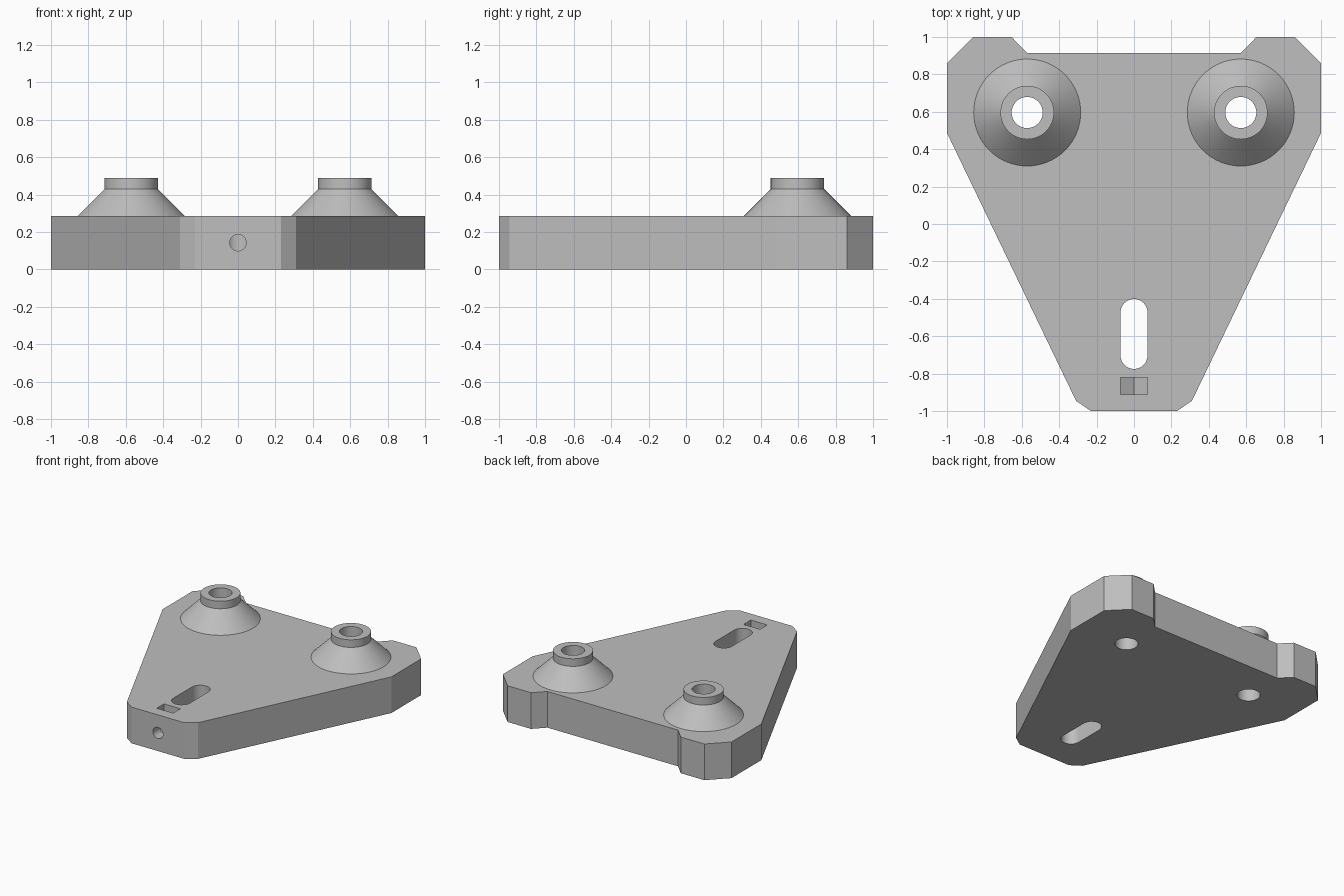
import bpy, bmesh, math
from mathutils import Matrix

if "Cube" in bpy.data.objects:
    bpy.data.objects.remove(bpy.data.objects["Cube"])

BASE_H = 0.286
POST_X, POST_Y = 0.571, 0.596
SCREW_Z = 0.143

grey = bpy.data.materials.new("light grey")
grey.diffuse_color = (0.52, 0.52, 0.52, 1)
grey.use_nodes = True
grey.node_tree.nodes["Principled BSDF"].inputs["Base Color"].default_value = grey.diffuse_color


def add_object(name, bm):
    bmesh.ops.recalc_face_normals(bm, faces=bm.faces)
    mesh = bpy.data.meshes.new(name)
    bm.to_mesh(mesh)
    bm.free()
    mesh.materials.append(grey)
    obj = bpy.data.objects.new(name, mesh)
    bpy.context.collection.objects.link(obj)
    return obj


def prism(name, outline, z0, z1, matrix=Matrix()):
    """Extrude a flat outline from z0 to z1."""
    bm = bmesh.new()
    face = bm.faces.new([bm.verts.new((x, y, z0)) for x, y in outline])
    top = bmesh.ops.extrude_face_region(bm, geom=[face])["geom"]
    verts = [v for v in top if isinstance(v, bmesh.types.BMVert)]
    bmesh.ops.translate(bm, vec=(0, 0, z1 - z0), verts=verts)
    bm.transform(matrix)
    return add_object(name, bm)


def lathe(name, profile, x, y, segments=64):
    """Revolve a closed radius/height profile about a vertical axis."""
    bm = bmesh.new()
    rings = []
    for i in range(segments):
        a = 2 * math.pi * i / segments
        rings.append([bm.verts.new((x + r * math.cos(a), y + r * math.sin(a), z))
                      for r, z in profile])
    n = len(profile)
    for i in range(segments):
        a, b = rings[i], rings[(i + 1) % segments]
        for j in range(n):
            k = (j + 1) % n
            bm.faces.new((a[j], b[j], b[k], a[k]))
    return add_object(name, bm)


def arc(cx, cy, r, start, end, steps):
    return [(cx + r * math.cos(math.radians(start + (end - start) * i / steps)),
             cy + r * math.sin(math.radians(start + (end - start) * i / steps)))
            for i in range(steps + 1)]


def cut(target, cutter):
    mod = target.modifiers.new("cut " + cutter.name, 'BOOLEAN')
    mod.operation = 'DIFFERENCE'
    mod.solver = 'EXACT'
    mod.object = cutter
    bpy.context.view_layer.objects.active = target
    bpy.ops.object.modifier_apply(modifier=mod.name)
    bpy.data.objects.remove(cutter)


# Base plate with chamfered corners and a shallow notch along the back
half = [(0.23, -1), (0.31, -0.945), (1, 0.487), (1, 0.86),
        (0.86, 1), (0.655, 1), (0.571, 0.915)]
plate = prism("base_plate", half + [(-x, y) for x, y in reversed(half)], 0, BASE_H)

# Holes up through the two posts
for s in (-1, 1):
    hole = arc(s * POST_X, POST_Y, 0.083, 0, 360, 64)[:-1]
    cut(plate, prism("post_hole", hole, -0.1, 0.6))

# Adjustment slot
slot = arc(0, -0.473, 0.072, 0, 180, 24) + arc(0, -0.703, 0.072, 180, 360, 24)
cut(plate, prism("slot", slot, -0.1, 0.6))

# Nut pocket: hexagon lying along y, open at the top
r = 0.072 / math.cos(math.radians(30))
pocket = [(-0.072, 0.5), (-0.072, SCREW_Z - r / 2), (0, SCREW_Z - r),
          (0.072, SCREW_Z - r / 2), (0.072, 0.5)]
to_y = Matrix.Rotation(math.radians(90), 4, 'X')
cut(plate, prism("nut_pocket", pocket, 0.822, 0.912, to_y))

# Screw hole from the front edge into the slot
screw = arc(0, SCREW_Z, 0.044, 0, 360, 32)[:-1]
cut(plate, prism("screw_hole", screw, 0.70, 1.1, to_y))

# Conical posts with a short collar and a through hole
profile = [(0.083, BASE_H), (0.286, BASE_H), (0.143, 0.429),
           (0.143, 0.489), (0.083, 0.489)]
posts = [lathe(name, profile, s * POST_X, POST_Y)
         for name, s in (("left_post", -1), ("right_post", 1))]

# Smooth the curved walls and keep edges sharp
for obj in [plate] + posts:
    bpy.ops.object.select_all(action='DESELECT')
    obj.select_set(True)
    bpy.context.view_layer.objects.active = obj
    bpy.ops.object.shade_smooth_by_angle(angle=math.radians(25))
